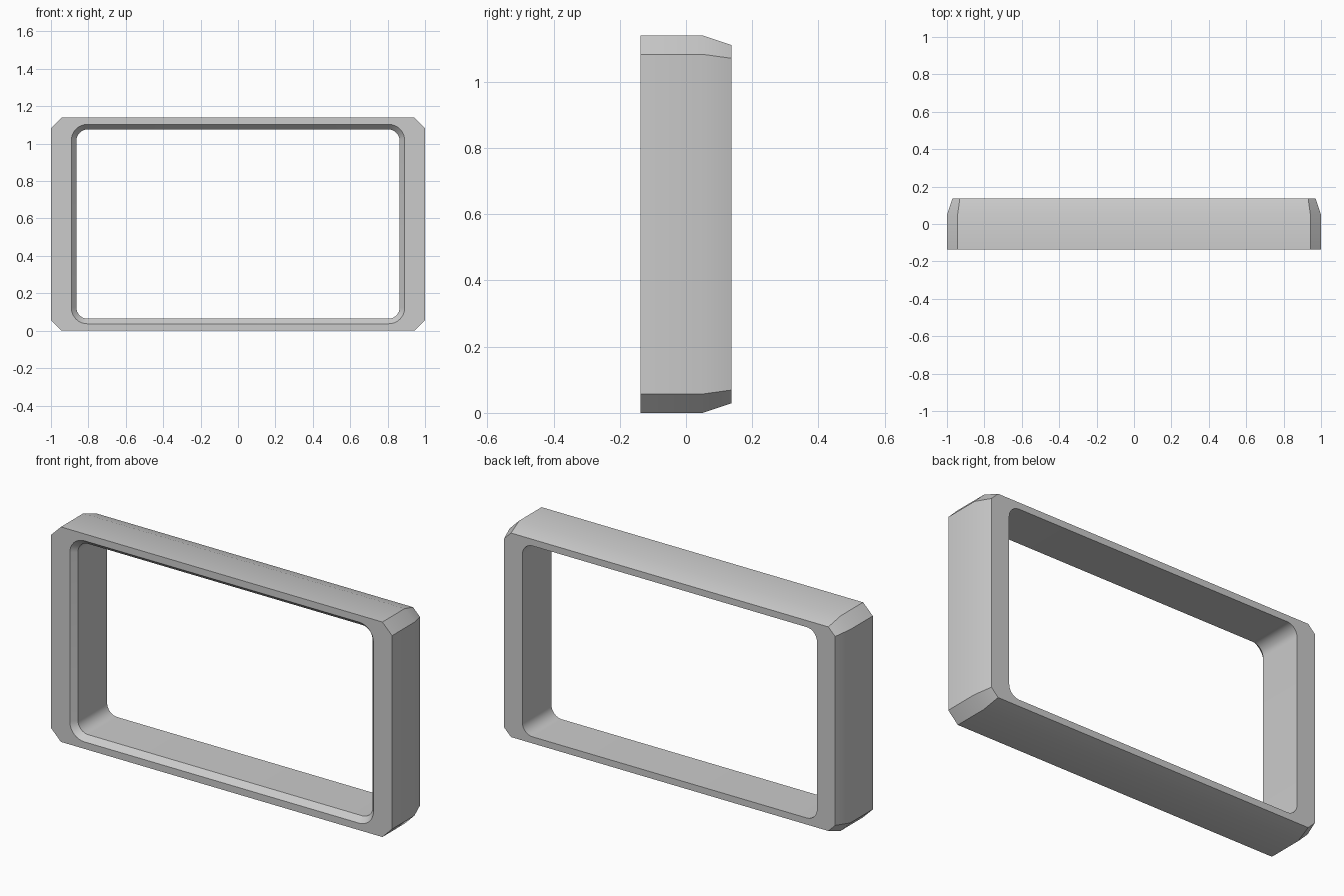
import bpy, bmesh, math

cube = bpy.data.objects.get("Cube")
if cube:
    bpy.data.objects.remove(cube, do_unlink=True)

MID_Z = 0.57
FRONT, BACK = -0.137, 0.137
SEGMENTS = 8

grey = bpy.data.materials.new("light_grey")
grey.use_nodes = True
colour = (0.6, 0.6, 0.6, 1)
grey.diffuse_color = colour
grey.node_tree.nodes["Principled BSDF"].inputs["Base Color"].default_value = colour

bm = bmesh.new()


def corner_loop(half_w, half_h, size, y, segments):
    """Rectangle with cut or rounded corners, as four lists of corner vertices."""
    corners = []
    for i, (sx, sz) in enumerate([(1, 1), (-1, 1), (-1, -1), (1, -1)]):
        corner = []
        for s in range(segments + 1):
            a = math.pi / 2 * (i + s / segments)
            x = sx * (half_w - size) + size * math.cos(a)
            z = sz * (half_h - size) + size * math.sin(a)
            corner.append(bm.verts.new((x, y, MID_Z + z)))
        corners.append(corner)
    return corners


def bridge(a, b):
    """Join two loops of equal point count with quads."""
    va, vb = sum(a, []), sum(b, [])
    for i in range(len(va)):
        bm.faces.new((va[i - 1], va[i], vb[i], vb[i - 1]))


def rim(outer, inner):
    """Flat face ring between a cut-corner loop and a rounded loop."""
    for i in range(4):
        bm.faces.new(outer[i] + inner[i][::-1])
        bm.faces.new((outer[i - 1][-1], outer[i][0], inner[i][0], inner[i - 1][-1]))


# Outer shell: straight sides, then a taper towards the back
outer_front = corner_loop(1.0, 0.57, 0.057, FRONT, 1)
outer_bend = corner_loop(1.0, 0.57, 0.057, 0.05, 1)
outer_back = corner_loop(0.971, 0.541, 0.04, BACK, 1)

# Opening: bevelled lip at the front, straight through to the back
lip_front = corner_loop(0.891, 0.533, 0.085, FRONT, SEGMENTS)
lip_inner = corner_loop(0.864, 0.506, 0.06, FRONT + 0.03, SEGMENTS)
hole_back = corner_loop(0.864, 0.506, 0.06, BACK, SEGMENTS)

bridge(outer_front, outer_bend)
bridge(outer_bend, outer_back)
bridge(lip_front, lip_inner)
bridge(lip_inner, hole_back)
rim(outer_front, lip_front)
rim(outer_back, hole_back)
bmesh.ops.recalc_face_normals(bm, faces=bm.faces)

mesh = bpy.data.meshes.new("frame")
bm.to_mesh(mesh)
bm.free()
mesh.materials.append(grey)
frame = bpy.data.objects.new("frame", mesh)
bpy.context.collection.objects.link(frame)

bpy.ops.object.select_all(action="DESELECT")
frame.select_set(True)
bpy.context.view_layer.objects.active = frame
bpy.ops.object.shade_smooth_by_angle(angle=math.radians(30))
